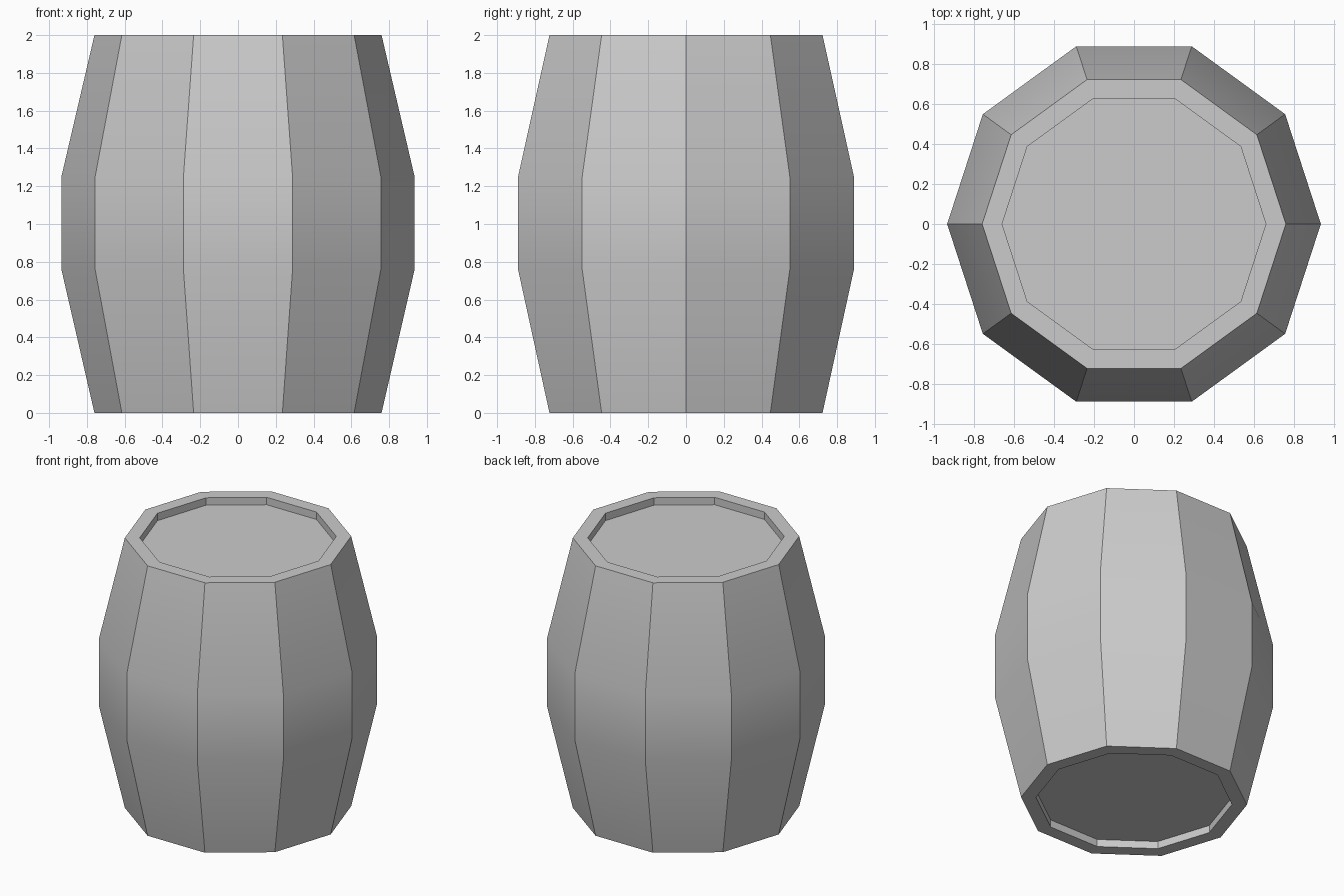
import bpy, bmesh
from math import cos, sin, pi, radians

cube = bpy.data.objects.get("Cube")
if cube:
    bpy.data.objects.remove(cube, do_unlink=True)

SIDES = 10

# Plain grey material
grey = bpy.data.materials.new("plain grey")
grey.use_nodes = True
colour = (0.6, 0.6, 0.6, 1)
grey.diffuse_color = colour
grey.node_tree.nodes["Principled BSDF"].inputs["Base Color"].default_value = colour

# Profile (radius, height): bottom recess, bulging staves, top recess
profile = [(0.66, 0.055), (0.66, 0), (0.76, 0), (0.935, 0.76),
           (0.935, 1.25), (0.76, 2), (0.66, 2), (0.66, 1.945)]

bm = bmesh.new()
rings = [[bm.verts.new((r * cos(2 * pi * i / SIDES), r * sin(2 * pi * i / SIDES), z))
          for i in range(SIDES)] for r, z in profile]

# Walls and rims between neighbouring rings
for low, high in zip(rings, rings[1:]):
    for i in range(SIDES):
        j = (i + 1) % SIDES
        bm.faces.new((low[i], low[j], high[j], high[i]))

# Recessed lids
bm.faces.new(rings[0][::-1])
bm.faces.new(rings[-1])
bmesh.ops.recalc_face_normals(bm, faces=bm.faces)

mesh = bpy.data.meshes.new("barrel")
bm.to_mesh(mesh)
bm.free()
mesh.materials.append(grey)
barrel = bpy.data.objects.new("barrel", mesh)
bpy.context.collection.objects.link(barrel)

# Smooth the bulge, keep stave edges sharp
bpy.ops.object.select_all(action="DESELECT")
barrel.select_set(True)
bpy.context.view_layer.objects.active = barrel
bpy.ops.object.shade_smooth_by_angle(angle=radians(30))
